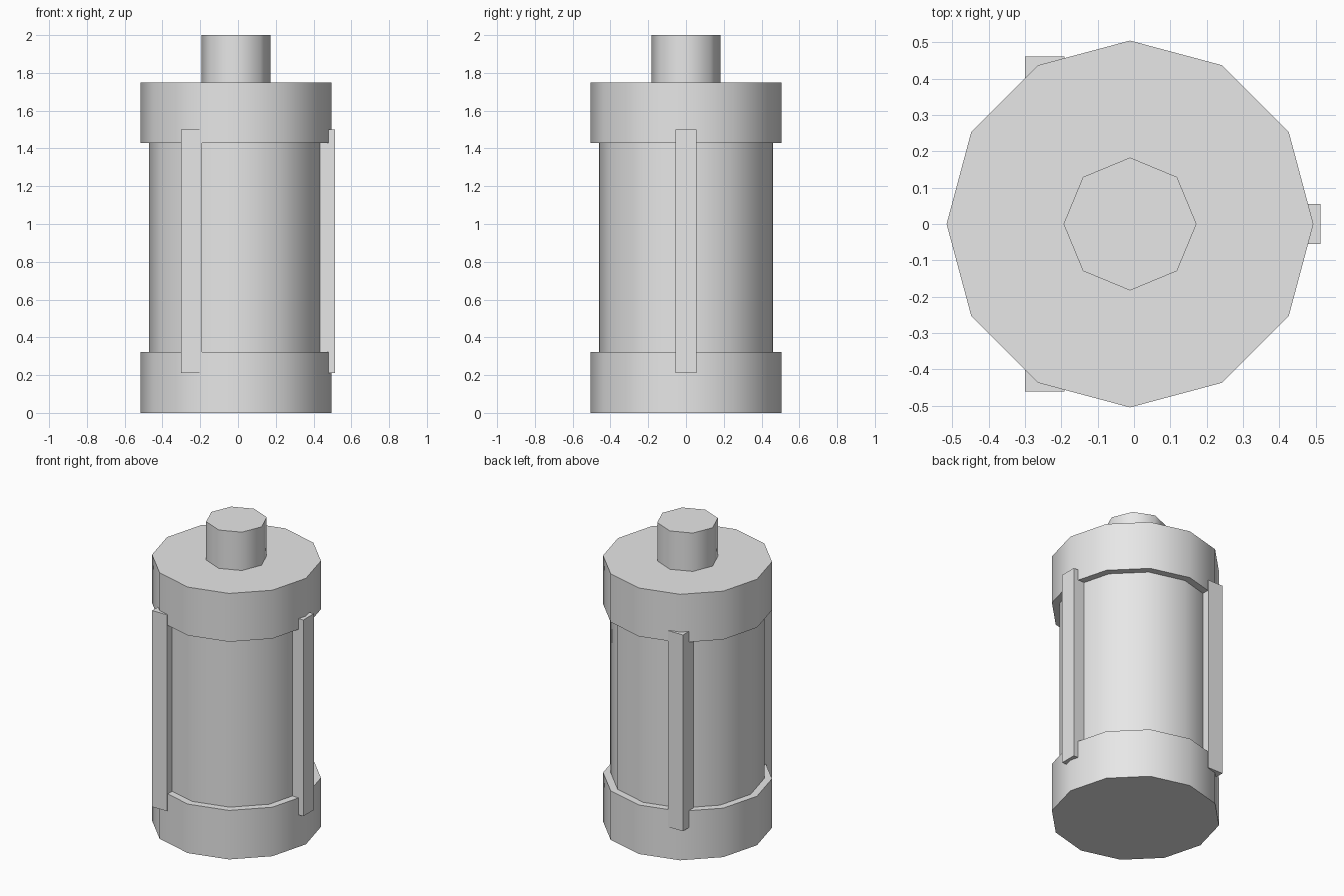
import bpy
import math

if "Cube" in bpy.data.objects:
    bpy.data.objects.remove(bpy.data.objects["Cube"])

AXIS_X = -0.011

grey = bpy.data.materials.new("plain_grey")
grey.use_nodes = True
grey.diffuse_color = (0.8, 0.8, 0.8, 1)
grey.node_tree.nodes["Principled BSDF"].inputs["Base Color"].default_value = (0.8, 0.8, 0.8, 1)


def drum(name, sides, radius, bottom, top):
    """Upright prism with smooth walls and a corner pointing along +x."""
    bpy.ops.mesh.primitive_cylinder_add(
        vertices=sides, radius=radius, depth=top - bottom,
        location=(AXIS_X, 0, (bottom + top) / 2))
    obj = bpy.context.object
    obj.name = name
    obj.data.materials.append(grey)
    bpy.ops.object.shade_smooth_by_angle(angle=math.radians(50))


def bar(name, angle, bottom=0.21, top=1.5, width=0.109, distance=0.47):
    """Square upright bar around the body, kept parallel to the axes."""
    bpy.ops.mesh.primitive_cube_add(
        size=1, location=(AXIS_X + distance * math.cos(angle),
                          distance * math.sin(angle), (bottom + top) / 2))
    obj = bpy.context.object
    obj.name = name
    obj.scale = (width, width, top - bottom)
    bpy.ops.object.transform_apply(location=False, rotation=False, scale=True)
    obj.data.materials.append(grey)


# Canister: end caps, narrower body and top stub
drum("bottom_cap", 12, 0.505, 0, 0.322)
drum("body", 12, 0.459, 0.3, 1.45)
drum("top_cap", 12, 0.505, 1.43, 1.748)
drum("top_stub", 8, 0.183, 1.74, 2)

# Three bars evenly spaced around the body
for i, side in enumerate(("left", "back_right", "front_right")):
    bar(side + "_bar", i * math.tau / 3)
